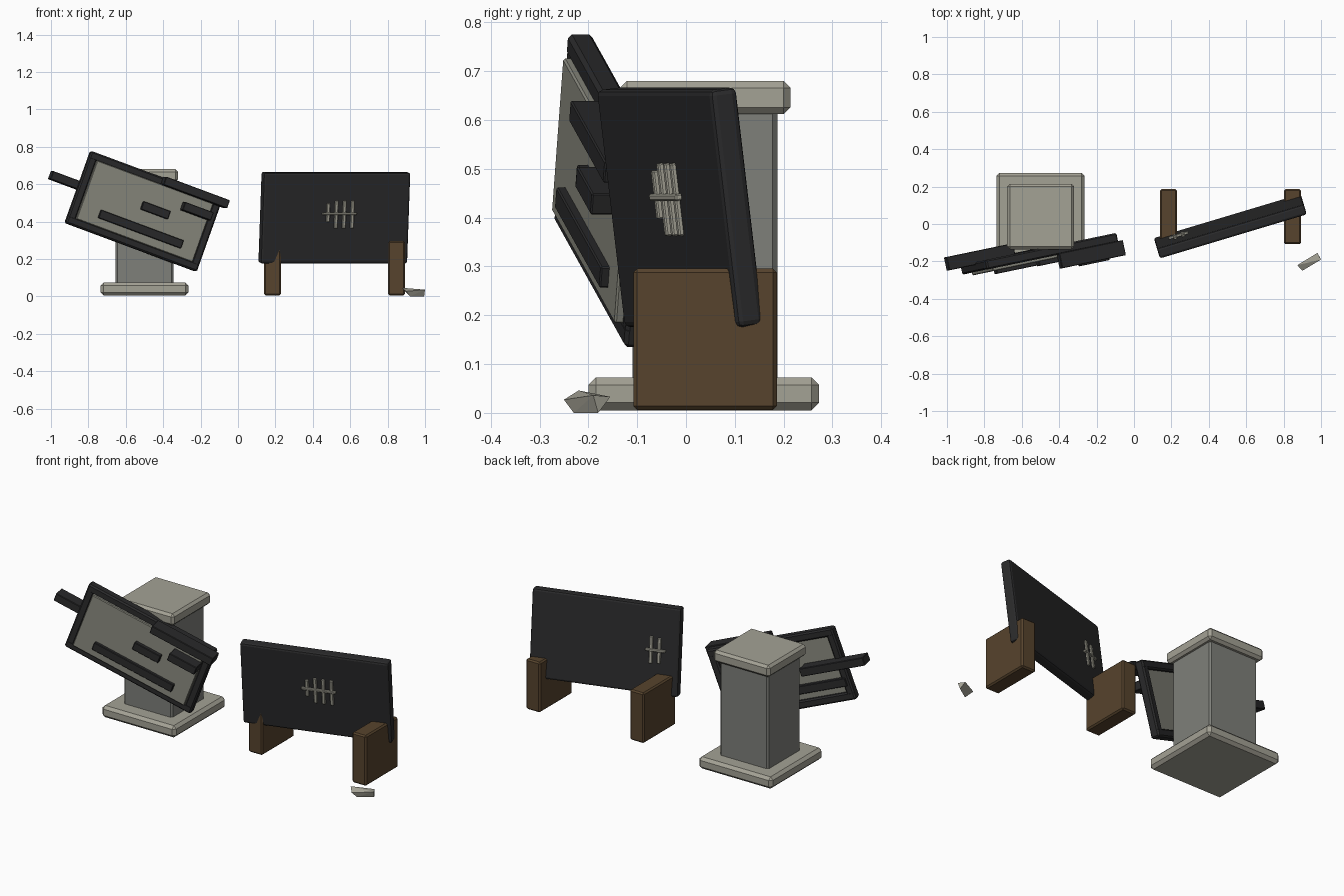
import bpy, bmesh, math
from mathutils import Matrix, Vector

cube = bpy.data.objects.get("Cube")
if cube:
    bpy.data.objects.remove(cube, do_unlink=True)


def material(name, rgb):
    m = bpy.data.materials.new(name)
    m.use_nodes = True
    color = (*rgb, 1)
    m.diffuse_color = color
    bsdf = next(n for n in m.node_tree.nodes if n.type == 'BSDF_PRINCIPLED')
    bsdf.inputs["Base Color"].default_value = color
    bsdf.inputs["Roughness"].default_value = 0.9
    return m


STONE = material("pale_stone", (0.37, 0.36, 0.30))
COLUMN = material("grey_stone", (0.21, 0.215, 0.195))
PANEL = material("panel_grey", (0.25, 0.25, 0.21))
DARK = material("charcoal", (0.023, 0.023, 0.024))
BROWN = material("brown_wood", (0.095, 0.057, 0.026))


def finish(name, bm, mat, matrix=Matrix()):
    bmesh.ops.recalc_face_normals(bm, faces=bm.faces)
    mesh = bpy.data.meshes.new(name)
    bm.to_mesh(mesh)
    bm.free()
    mesh.materials.append(mat)
    ob = bpy.data.objects.new(name, mesh)
    ob.matrix_world = matrix
    bpy.context.collection.objects.link(ob)
    return ob


def box(name, x, y, z, mat, bevel=0.006, matrix=Matrix(), segments=1):
    """Box from (min, max) ranges with chamfered edges."""
    bm = bmesh.new()
    bmesh.ops.create_cube(bm, size=1)
    for v in bm.verts:
        v.co = [r[0] if c < 0 else r[1] for c, r in zip(v.co, (x, y, z))]
    if bevel:
        bmesh.ops.bevel(bm, geom=bm.edges[:], offset=bevel, segments=segments,
                        profile=0.5, affect='EDGES')
    return finish(name, bm, mat, matrix)


def mid(c, size):
    return (c - size / 2, c + size / 2)


# Pedestal
box("pedestal_base", (-0.735, -0.265), (-0.20, 0.273), (0.005, 0.073), STONE, 0.016)
box("pedestal_column", (-0.655, -0.345), (-0.11, 0.187), (0.06, 0.63), COLUMN, 0.01)
box("pedestal_cap", (-0.678, -0.32), (-0.135, 0.214), (0.612, 0.68), STONE, 0.014)

# Tilted framed panel, built in its own axes
tilt = (Matrix.Translation((-0.50, -0.1875, 0.455))
        @ Matrix.Rotation(math.radians(11.7), 4, 'Z')
        @ Matrix.Rotation(math.radians(20), 4, 'Y'))
HW, HH, RAIL = 0.381, 0.205, 0.045
for s, side in ((-1, "lower"), (1, "upper")):
    box(f"frame_{side}_rail", (-HW, HW), (0.003, 0.055),
        mid(s * (HH - RAIL / 2), RAIL), DARK, 0.008, tilt)
for s, side in ((-1, "outer"), (1, "inner")):
    box(f"frame_{side}_post", mid(s * (HW - RAIL / 2), RAIL), (0.004, 0.054),
        (-HH + 0.002, HH - 0.002), DARK, 0.008, tilt)
box("frame_panel", (-0.338, 0.338), (-0.012, 0.035), (-0.167, 0.167), PANEL, 0.004, tilt)

# Dark bars on the panel: name, centre x, centre z, length, depth range
bars = [("long_bar", 0.01, -0.098, 0.48, (-0.03, 0.02)),
        ("middle_block", 0.05, 0.024, 0.157, (-0.035, 0.02)),
        ("raised_block", 0.26, 0.095, 0.165, (-0.08, 0.01)),
        ("top_bar", 0.22, 0.187, 0.37, (-0.072, 0.01)),
        ("support_arm", -0.34, 0.012, 0.386, (0.04, 0.113)),
        ("rear_bar", -0.13, -0.10, 0.46, (0.02, 0.06))]
for name, cx, cz, length, depth in bars:
    box(name, mid(cx, length), depth, mid(cz, 0.046), DARK, 0.003, tilt)

# Leaning sign board
lean = (Matrix.Translation((0.515, -0.012, 0.421))
        @ Matrix.Rotation(math.radians(16.7), 4, 'Z')
        @ Matrix.Rotation(math.radians(7), 4, 'X'))
box("sign_board", mid(0, 0.82), mid(0, 0.057), mid(0, 0.49), DARK, 0.012, lean, 2)

# Scratched strokes on both faces of the board
FRONT, BACK = (-0.038, -0.025), (0.025, 0.038)
strokes = [(-0.045, 0.03, 0.10, FRONT), (0.0, 0.02, 0.15, FRONT),
           (0.045, 0.02, 0.15, FRONT), (0.09, 0.02, 0.15, FRONT),
           (-0.30, 0.0, 0.14, BACK), (-0.255, 0.0, 0.15, BACK)]
for i, (cx, cz, height, depth) in enumerate(strokes):
    box(f"stroke_{i + 1}", mid(cx, 0.018), depth, mid(cz, height), STONE, 0.003, lean)
box("front_cross_stroke", mid(0.018, 0.19), (-0.041, -0.025), mid(0.025, 0.014),
    STONE, 0.003, lean)
box("back_cross_stroke", mid(-0.28, 0.11), (0.025, 0.041), mid(0, 0.014),
    STONE, 0.003, lean)

# Wooden feet
for name, cx in (("near_foot", 0.185), ("far_foot", 0.847)):
    box(name, mid(cx, 0.09), (-0.108, 0.186), (0.006, 0.296), BROWN, 0.008)

# Loose stone chip
bm = bmesh.new()
for p in ((0.873, -0.22, 0.046), (0.90, -0.25, 0.027), (0.92, -0.23, 0),
          (0.995, -0.18, 0), (0.98, -0.155, 0.033), (1.0, -0.19, 0.036)):
    bm.verts.new(Vector(p))
bmesh.ops.convex_hull(bm, input=bm.verts[:])
finish("stone_chip", bm, STONE)
